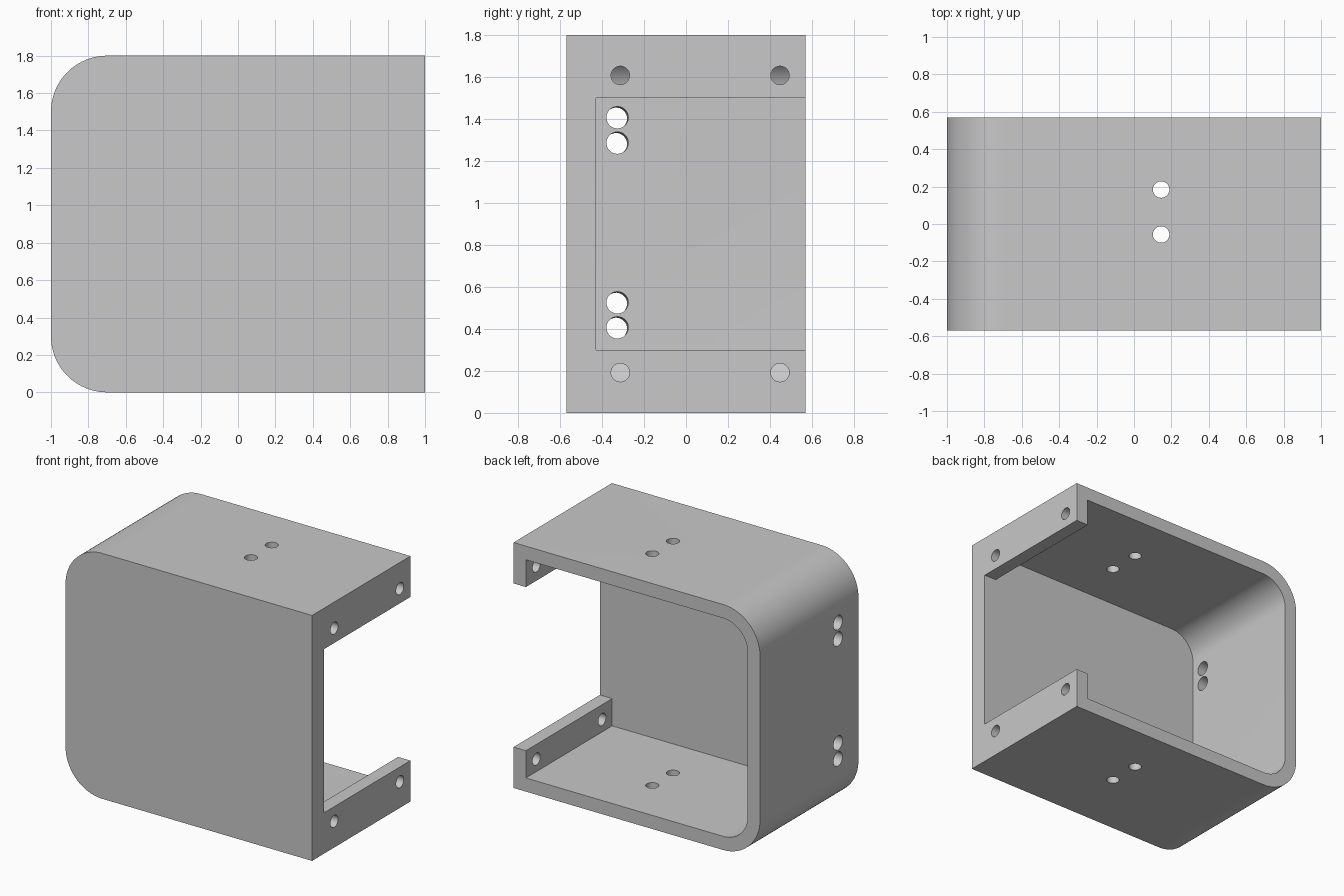
import bpy, bmesh
from math import pi, sin, cos
from mathutils import Vector

cube = bpy.data.objects.get("Cube")
if cube:
    bpy.data.objects.remove(cube, do_unlink=True)

WIDTH, DEPTH, HEIGHT = 2.0, 1.14, 1.8
WALL, FRONT_WALL, RADIUS = 0.1, 0.14, 0.3
INNER_Y = -DEPTH / 2 + FRONT_WALL

grey = bpy.data.materials.new("plain grey")
grey.use_nodes = True
grey.diffuse_color = (0.58, 0.58, 0.58, 1)
grey.node_tree.nodes["Principled BSDF"].inputs["Base Color"].default_value = grey.diffuse_color


def finish(bm, name):
    bmesh.ops.recalc_face_normals(bm, faces=bm.faces)
    mesh = bpy.data.meshes.new(name)
    bm.to_mesh(mesh)
    bm.free()
    mesh.materials.append(grey)
    obj = bpy.data.objects.new(name, mesh)
    bpy.context.collection.objects.link(obj)
    return obj


def slab(name, x0, x1, z0, z1, y0, y1, radius=0, steps=20):
    """Extruded rectangle whose two corners on the -x side are rounded."""
    pts = [(x1, z0), (x1, z1)]
    if radius:
        for cz, start in ((z1 - radius, pi / 2), (z0 + radius, pi)):
            for i in range(steps + 1):
                a = start + i / steps * pi / 2
                pts.append((x0 + radius + radius * cos(a), cz + radius * sin(a)))
    else:
        pts += [(x0, z1), (x0, z0)]
    bm = bmesh.new()
    face = bm.faces.new([bm.verts.new((x, y0, z)) for x, z in pts])
    ext = bmesh.ops.extrude_face_region(bm, geom=[face])["geom"]
    moved = [v for v in ext if isinstance(v, bmesh.types.BMVert)]
    bmesh.ops.translate(bm, verts=moved, vec=(0, y1 - y0, 0))
    return finish(bm, name)


def drill(name, centre, axis, radius, length):
    """Cylindrical cutter along an axis."""
    axis = Vector(axis)
    bm = bmesh.new()
    bmesh.ops.create_cone(bm, cap_ends=True, segments=40, radius1=radius,
                          radius2=radius, depth=length)
    turn = Vector((0, 0, 1)).rotation_difference(axis).to_matrix()
    bmesh.ops.rotate(bm, verts=bm.verts, cent=(0, 0, 0), matrix=turn)
    bmesh.ops.translate(bm, verts=bm.verts, vec=centre)
    return finish(bm, name)


# Rounded housing block
housing = slab("bracket_housing", -WIDTH / 2, WIDTH / 2, 0, HEIGHT,
               -DEPTH / 2, DEPTH / 2, RADIUS)

# Hollow interior, open at the back, and the opening between the two lips
cutters = [
    slab("cavity_cutter", -WIDTH / 2 + WALL, WIDTH / 2 - WALL, WALL, HEIGHT - WALL,
         INNER_Y, DEPTH, RADIUS - WALL),
    slab("opening_cutter", 0.7, 1.2, 0.3, HEIGHT - 0.3, INNER_Y, DEPTH),
]

# Screw holes in the two lips
for y in (-0.313, 0.448):
    for z in (0.192, HEIGHT - 0.192):
        cutters.append(drill("lip_hole_cutter", (0.95, y, z), (1, 0, 0), 0.044, 0.3))

# Paired holes through the side wall, very slightly slanted
for z in (0.404, 0.523, 1.284, 1.405):
    cutters.append(drill("side_hole_cutter", (-0.95, -0.33, z), (1, 0.06, 0.05), 0.052, 0.3))

# Holes through the top and bottom plates
for y in (-0.056, 0.184):
    cutters.append(drill("plate_hole_cutter", (0.145, y, HEIGHT / 2), (0, 0, 1), 0.044, 2.2))

# Cut everything out of the housing
bpy.ops.object.select_all(action="DESELECT")
bpy.context.view_layer.objects.active = housing
housing.select_set(True)
for cutter in cutters:
    mod = housing.modifiers.new("cut", "BOOLEAN")
    mod.operation = "DIFFERENCE"
    mod.solver = "EXACT"
    mod.object = cutter
    bpy.ops.object.modifier_apply(modifier=mod.name)
    bpy.data.objects.remove(cutter, do_unlink=True)

bpy.ops.object.shade_smooth_by_angle(angle=pi / 6)
